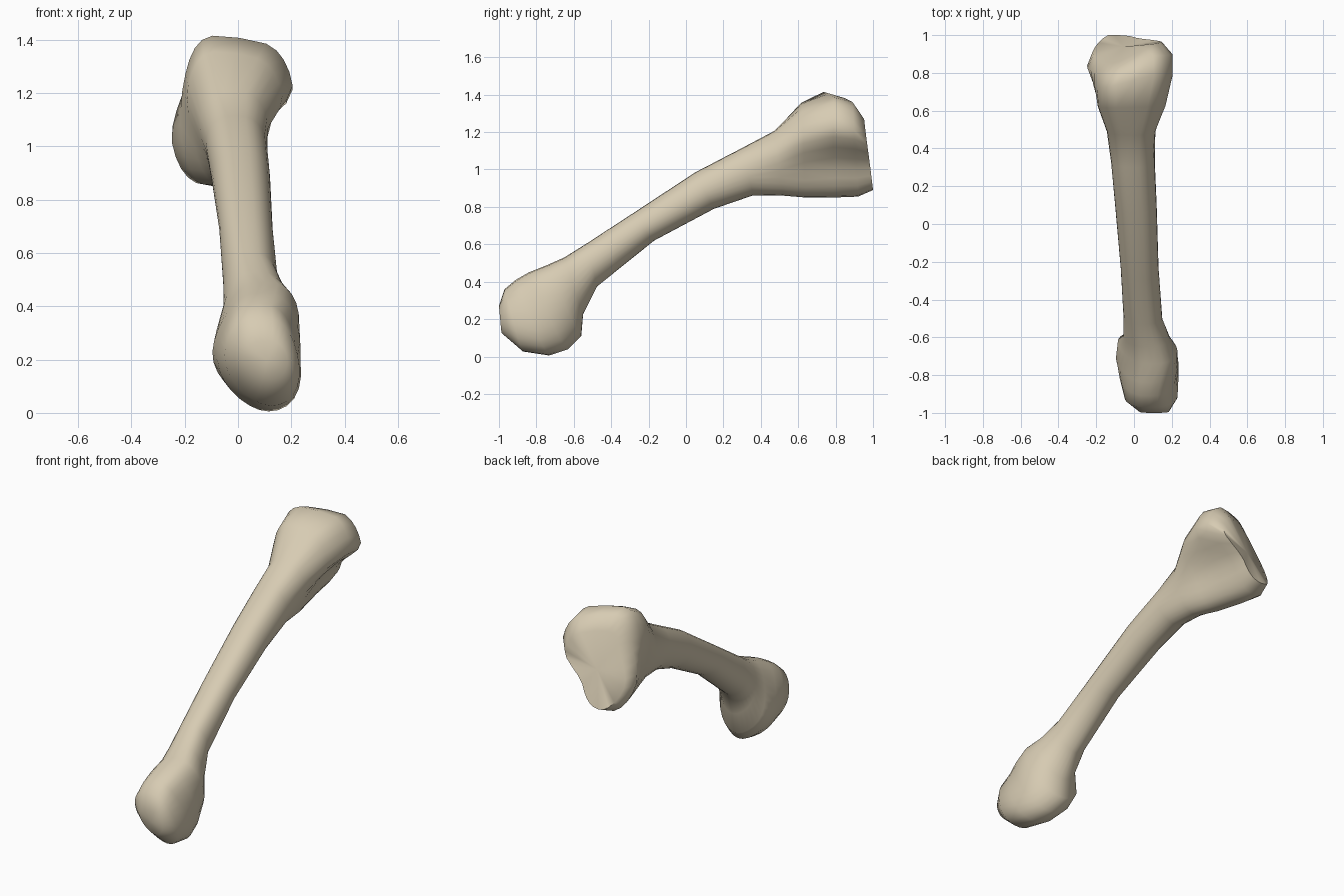
import bpy
import bmesh
from math import sin, cos, pi, copysign
from mathutils import Vector

default_cube = bpy.data.objects.get("Cube")
if default_cube:
    bpy.data.objects.remove(default_cube, do_unlink=True)

# One ivory colour for the whole bone
ivory = bpy.data.materials.new("ivory")
ivory.use_nodes = True
colour = (0.68, 0.6, 0.45, 1)
ivory.diffuse_color = colour
ivory.node_tree.nodes["Principled BSDF"].inputs["Base Color"].default_value = colour

# Sections: upper edge (y, z), lower edge (y, z),
# upper x range, lower x range, roundness (lower is boxier)
LOWER_HEAD = [
    (-1, .27, -.985, .13, .02, .19, .04, .18, .8),
    (-.97, .36, -.87, .03, -.05, .22, -.05, .24, .75),
    (-.91, .41, -.73, .005, -.06, .22, -.09, .25, .75),
    (-.84, .45, -.63, .03, -.06, .24, -.12, .23, .75),
    (-.74, .49, -.56, .1, -.05, .25, -.11, .2, .75),
    (-.65, .53, -.55, .22, -.05, .2, -.06, .18, .8),
]
SHAFT = [
    (-.53, .605, -.475, .375, -.05, .15, -.06, .15, .85),
    (-.3, .755, -.17, .62, -.07, .13, -.07, .13, .8),
    (.05, .985, .15, .79, -.1, .12, -.1, .12, .8),
    (.3, 1.115, .36, .862, -.13, .11, -.11, .11, .75),
]
UPPER_HEAD = [
    (.47, 1.205, .52, .86, -.15, .12, -.13, .1, .7),
    (.62, 1.355, .64, .85, -.2, .18, -.17, .07, .55),
    (.79, 1.415, .79, .85, -.21, .22, -.22, .04, .5),
    (.89, 1.39, .92, .855, -.2, .22, -.26, .03, .55),
    (.95, 1.31, 1, .89, -.17, .16, -.23, .02, .6),
]
SIDES = 28


def ring_points(section, step):
    """Egg-shaped ring that eases from its upper to its lower width.

    The step sets how much of the height that change of width takes.
    """
    ya, za, yb, zb, la, ra, lb, rb, roundness = section
    # The rear of the upper head is cut obliquely and its crown slopes
    slant = max(0, ya - .6) * 1.5
    crown = .15 if ya > .5 else 0
    # The underside of the lower head dips towards one side
    dip = min(.3, max(0, -.5 - yb) * 3)
    points = []
    for i in range(SIDES):
        angle = 2 * pi * i / SIDES
        down = (1 - cos(angle)) / 2
        ease = min(1, max(0, (down - .5) / step + .5))
        ease *= ease * (3 - 2 * ease)
        left = la + (lb - la) * ease
        right = ra + (rb - ra) * ease
        power = roundness + .3 * down
        side = copysign(abs(sin(angle)) ** power, sin(angle))
        x = (left + right) / 2 + side * (right - left) / 2
        pivot = .1 - .25 * down
        y = ya + (yb - ya) * down + slant * min(0, x - pivot)
        z = za + (zb - za) * down
        z += dip * (.1 - x) * down - crown * (x + .05) * (1 - down)
        points.append(Vector((x, y, z)))
    return points


def close_end(bm, ring):
    """Close an end with a fan around its middle point."""
    tip = bm.verts.new(sum((v.co for v in ring), Vector()) / SIDES)
    for i in range(SIDES):
        bm.faces.new((ring[i], ring[(i + 1) % SIDES], tip))


# Loft both heads and the shaft as one continuous surface
bm = bmesh.new()
outlines = [ring_points(s, 1) for s in LOWER_HEAD + SHAFT]
outlines += [ring_points(s, .5) for s in UPPER_HEAD]
rings = [[bm.verts.new(p) for p in outline] for outline in outlines]
for a, b in zip(rings, rings[1:]):
    for i in range(SIDES):
        j = (i + 1) % SIDES
        bm.faces.new((a[i], a[j], b[j], b[i]))
close_end(bm, rings[0])
close_end(bm, rings[-1])
bmesh.ops.recalc_face_normals(bm, faces=bm.faces)

mesh = bpy.data.meshes.new("long_bone")
bm.to_mesh(mesh)
bm.free()
mesh.materials.append(ivory)
bone = bpy.data.objects.new("long_bone", mesh)
bpy.context.collection.objects.link(bone)

# Smooth shading that keeps the sharp ridges
bpy.ops.object.select_all(action="DESELECT")
bone.select_set(True)
bpy.context.view_layer.objects.active = bone
bpy.ops.object.shade_smooth_by_angle(angle=pi / 3)
